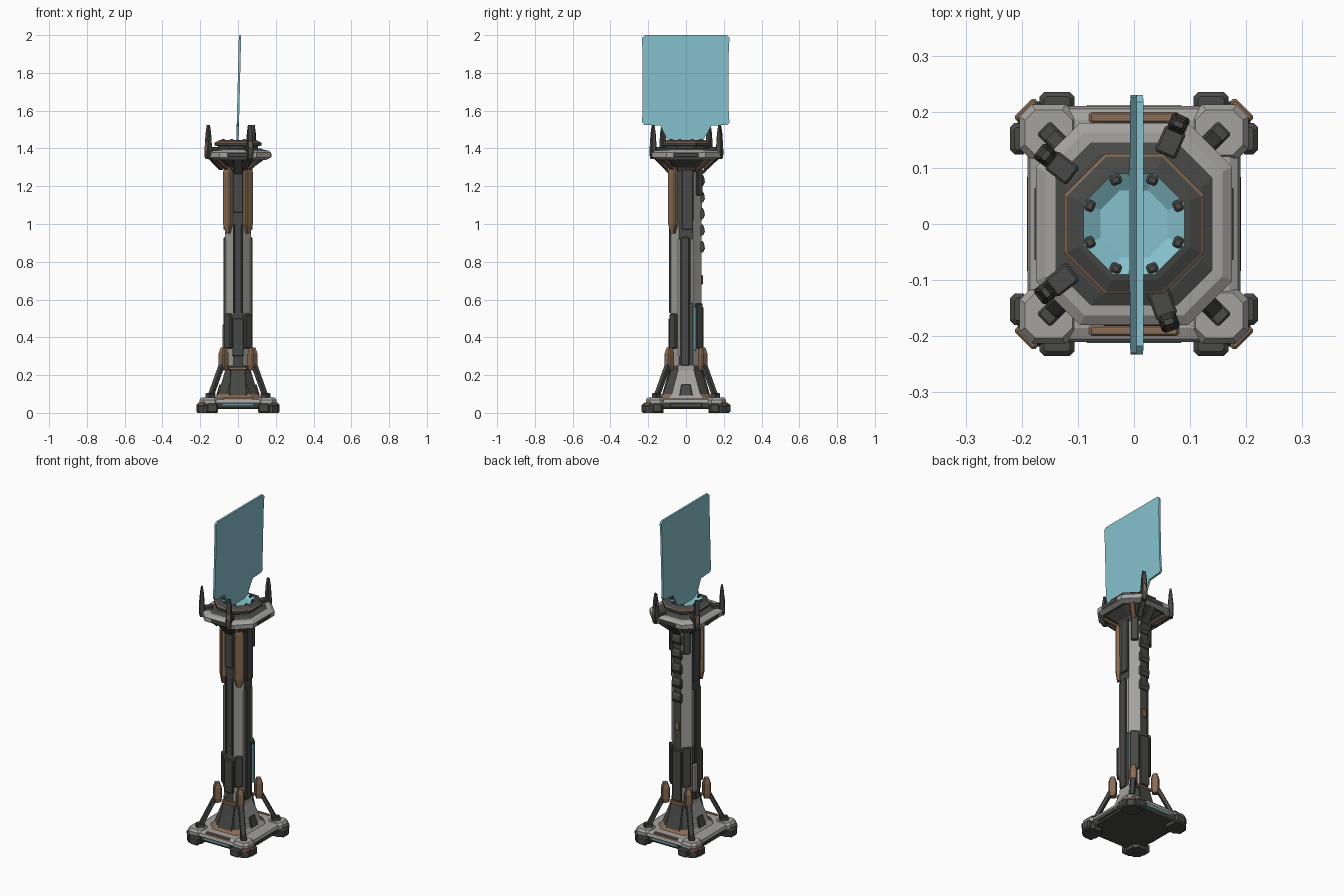
import bpy, bmesh, math
from mathutils import Vector, Matrix

NAMES = ["light_grey", "dark_grey", "brown", "cyan"]
COLOURS = [(0.37, 0.36, 0.34), (0.065, 0.066, 0.062), (0.25, 0.15, 0.09), (0.24, 0.54, 0.62)]
MATS = []
for n, c in zip(NAMES, COLOURS):
    m = bpy.data.materials.new(n)
    m.diffuse_color = (*c, 1)
    MATS.append(m)
LIGHT, DARK, BROWN, CYAN = range(4)


def finish(name, bm, mat, matrix, rule):
    bmesh.ops.recalc_face_normals(bm, faces=bm.faces)
    bm.normal_update()
    for f in bm.faces:
        f.material_index = rule(f.calc_center_median(), f.normal) if rule else mat
    me = bpy.data.meshes.new(name)
    bm.to_mesh(me)
    bm.free()
    for m in MATS:
        me.materials.append(m)
    ob = bpy.data.objects.new(name, me)
    ob.matrix_world = matrix
    bpy.context.collection.objects.link(ob)
    return ob


def loft(name, secs, mat=DARK, matrix=Matrix(), rule=None):
    """Stack of chamfered rectangles: (z, half x, half y, chamfer)."""
    bm = bmesh.new()
    rings = []
    for z, x, y, c in secs:
        pts = [(x, y - c), (x - c, y), (c - x, y), (-x, y - c),
               (-x, c - y), (c - x, -y), (x - c, -y), (x, c - y)]
        rings.append([bm.verts.new((px, py, z)) for px, py in pts])
    for a, b in zip(rings, rings[1:]):
        for i in range(8):
            j = (i + 1) % 8
            bm.faces.new((a[i], a[j], b[j], b[i]))
    bm.faces.new(rings[0][::-1])
    bm.faces.new(rings[-1])
    return finish(name, bm, mat, matrix, rule)


def at(x, y, z=0, turn=0):
    return Matrix.Translation((x, y, z)) @ Matrix.Rotation(math.radians(turn), 4, 'Z')


def block(name, x, y, z0, z1, sx, sy, mat, turn=0, c=0.004):
    """Upright block with chamfered edges."""
    hx, hy = sx / 2, sy / 2
    return loft(name, [(z0, hx - c, hy - c, c / 2), (z0 + c, hx, hy, c), (z1 - c, hx, hy, c),
                       (z1, hx - c, hy - c, c / 2)], mat, at(x, y, 0, turn))


def beam(name, p0, p1, w, t, mat, taper=1.0):
    p0, p1 = Vector(p0), Vector(p1)
    d = p1 - p0
    L = d.length
    mx = Matrix.Translation(p0) @ d.to_track_quat('Z', 'Y').to_matrix().to_4x4()
    return loft(name, [(0, w / 2, t / 2, 0.004), (L, w / 2 * taper, t / 2 * taper, 0.004 * taper)], mat, mx)


def diagonal(c, n):
    return abs(n.x) > 0.3 and abs(n.y) > 0.3


# Base plate: dark underside and sides, light top
loft("base_plate", [(0.02, 0.175, 0.195, 0.04), (0.03, 0.185, 0.205, 0.04), (0.055, 0.19, 0.21, 0.04),
                    (0.07, 0.185, 0.205, 0.04), (0.078, 0.17, 0.185, 0.04)],
     rule=lambda c, n: LIGHT if c.z > 0.056 else DARK)
for s in (-1, 1):
    block("base_brown_strip", 0, s * 0.19, 0.06, 0.082, 0.16, 0.02, BROWN)
    block("base_light_strip", 0, s * 0.208, 0.036, 0.05, 0.17, 0.008, CYAN, c=0.002)
    block("base_side_panel", s * 0.187, 0, 0.03, 0.052, 0.008, 0.17, DARK, c=0.002)

# Skirt: dark front and back, light sides
loft("skirt", [(0.075, 0.125, 0.14, 0.05), (0.10, 0.105, 0.12, 0.045), (0.225, 0.068, 0.082, 0.04),
               (0.25, 0.068, 0.082, 0.04)],
     rule=lambda c, n: LIGHT if abs(n.x) > 0.75 else (BROWN if c.z < 0.09 and abs(n.y) > 0.4 else DARK))
for s in (-1, 1):
    block("skirt_collar", 0, s * 0.08, 0.225, 0.245, 0.1, 0.025, BROWN)
    beam("skirt_front_panel", (0, s * 0.122, 0.09), (0, s * 0.085, 0.225), 0.095, 0.012, DARK, 0.85)
    beam("skirt_vent", (s * 0.106, 0, 0.09), (s * 0.091, 0, 0.15), 0.07, 0.02, DARK, 0.7)

# Corner feet, braces and brackets
for sx in (-1, 1):
    for sy in (-1, 1):
        fx, fy = sx * 0.158, sy * 0.168
        loft("corner_foot", [(0, 0.05, 0.05, 0.025), (0.035, 0.05, 0.05, 0.025), (0.05, 0.044, 0.044, 0.022)],
             DARK, at(fx, fy))
        loft("corner_pad", [(0.045, 0.052, 0.05, 0.022), (0.068, 0.052, 0.05, 0.022), (0.082, 0.042, 0.04, 0.018)],
             LIGHT, at(sx * 0.152, sy * 0.163))
        block("foot_side_block", sx * 0.205, sy * 0.152, 0, 0.05, 0.032, 0.056, DARK, c=0.008)
        block("foot_end_block", sx * 0.137, sy * 0.217, 0, 0.05, 0.062, 0.036, DARK, c=0.008)
        block("foot_brown_trim", sx * 0.192, sy * 0.203, 0.035, 0.056, 0.05, 0.014, BROWN, -45 * sx * sy)
        block("brace_shoe", sx * 0.145, sy * 0.155, 0.07, 0.105, 0.034, 0.048, DARK, -45 * sx * sy)
        beam("corner_brace", (sx * 0.148, sy * 0.158, 0.08), (sx * 0.08, sy * 0.09, 0.27), 0.03, 0.024, DARK)
        loft("brace_bracket", [(0.225, 0.016, 0.016, 0.005), (0.25, 0.02, 0.022, 0.006),
                               (0.315, 0.02, 0.022, 0.006), (0.345, 0.014, 0.012, 0.004)],
             BROWN, at(sx * 0.077, sy * 0.088, 0, -45 * sx * sy))

# Column: light chamfered corners, dark flat sides
loft("column", [(0.22, 0.068, 0.083, 0.045), (0.52, 0.068, 0.083, 0.045), (0.95, 0.068, 0.083, 0.045),
                (1.31, 0.07, 0.085, 0.045)],
     rule=lambda c, n: LIGHT if diagonal(c, n) else DARK)
for sx in (-1, 1):
    # front corner armour
    t = 45 * sx
    loft("upper_corner_armour", [(0.95, 0.012, 0.008, 0.003), (1.0, 0.028, 0.015, 0.005),
                                 (1.27, 0.028, 0.015, 0.005), (1.31, 0.022, 0.01, 0.005)],
         BROWN, at(sx * 0.053, -0.068, 0, t))
    block("lower_corner_armour", sx * 0.05, -0.066, 0.34, 0.525, 0.05, 0.024, DARK, t, 0.006)
    block("upper_rear_armour", sx * 0.054, 0.07, 1.15, 1.3, 0.04, 0.016, DARK, -t)
    block("lower_rear_armour", sx * 0.052, 0.068, 0.34, 0.58, 0.05, 0.016, DARK, -t)
    # side spines and upper side panels
    block("side_spine", sx * 0.068, -0.005, 0.25, 0.93, 0.016, 0.045, DARK)
    block("side_spine_edge", sx * 0.067, 0.032, 0.58, 0.92, 0.009, 0.014, LIGHT, c=0.002)
    block("side_spine_edge", sx * 0.067, -0.037, 0.3, 0.92, 0.009, 0.014, LIGHT, c=0.002)
    block("upper_side_panel", sx * 0.07, 0.008, 0.97, 1.29, 0.016, 0.06, DARK)
    block("front_rail", sx * 0.022, -0.084, 0.53, 1.0, 0.01, 0.012, DARK, c=0.002)
block("cyan_side_light", 0.07, 0.047, 0.33, 0.56, 0.012, 0.012, CYAN, c=0.002)
block("left_side_capsule", -0.074, 0.02, 0.3, 0.47, 0.016, 0.04, LIGHT, c=0.007)
block("front_lower_box", 0, -0.085, 0.3, 0.5, 0.06, 0.016, DARK)
block("front_upper_panel", 0, -0.085, 1.06, 1.29, 0.055, 0.014, DARK)
block("back_lower_box", 0, 0.085, 0.25, 0.56, 0.06, 0.014, DARK)
block("back_brown_plate", 0, 0.085, 0.68, 0.73, 0.03, 0.01, BROWN)

# Rungs up the back
for i in range(5):
    loft("back_rung", [(0, 0.03, 0.006, 0.003), (0.02, 0.03, 0.016, 0.003), (0.045, 0.03, 0.012, 0.003),
                       (0.06, 0.026, 0.004, 0.003)], DARK, at(0, 0.084, 0.85 + i * 0.088))

# Head: flare, rim and deck
loft("head_flare", [(1.27, 0.066, 0.08, 0.04), (1.3, 0.082, 0.09, 0.045), (1.35, 0.15, 0.155, 0.07)], DARK)
loft("head_rim", [(1.34, 0.15, 0.155, 0.07), (1.352, 0.175, 0.18, 0.078), (1.378, 0.175, 0.18, 0.078),
                  (1.39, 0.158, 0.163, 0.07), (1.391, 0.14, 0.145, 0.063), (1.4, 0.12, 0.125, 0.06)],
     rule=lambda c, n: LIGHT if 1.345 < c.z < 1.3906 else DARK)
for s in (-1, 1):
    block("rim_panel", 0, s * 0.179, 1.355, 1.375, 0.11, 0.006, DARK, c=0.002)
    block("rim_panel", s * 0.174, 0, 1.355, 1.375, 0.006, 0.13, DARK, c=0.002)
    beam("flare_rib", (0, s * 0.087, 1.27), (0, s * 0.155, 1.345), 0.05, 0.014, DARK)
    for k in (-1, 1):
        beam("flare_corner_trim", (s * 0.058, k * 0.068, 1.29), (s * 0.115, k * 0.12, 1.345), 0.03, 0.014, BROWN)

# Emitter: octagonal ring with cyan dish
K = 0.586
loft("emitter_ring", [(z, r, r, r * K) for z, r in
                      [(1.39, 0.105), (1.412, 0.105), (1.415, 0.125), (1.429, 0.125), (1.433, 0.12),
                       (1.443, 0.1), (1.445, 0.09), (1.425, 0.06)]],
     rule=lambda c, n: CYAN if c.z > 1.42 and c.xy.length < 0.088 else (BROWN if 1.429 < c.z < 1.432 else DARK))
for i in range(8):
    a = math.radians(22.5 + 45 * i)
    block("emitter_tooth", 0.085 * math.cos(a), 0.085 * math.sin(a), 1.43, 1.449, 0.018, 0.02, DARK, 22.5 + 45 * i)

# Four prongs around the head
for x, y in ((-0.157, 0.122), (-0.157, -0.122), (0.079, 0.178), (0.062, -0.174)):
    turn = math.degrees(math.atan2(y, x))
    loft("prong", [(1.345, 0.012, 0.014, 0.004), (1.37, 0.017, 0.017, 0.005), (1.41, 0.015, 0.016, 0.004),
                   (1.48, 0.011, 0.014, 0.004), (1.525, 0.005, 0.009, 0.002)], DARK, at(x, y, 0, turn))
    beam("prong_arm", (x * 0.55, y * 0.55, 1.295), (x * 0.97, y * 0.97, 1.365), 0.03, 0.026, DARK)
    block("prong_trim", x * 1.06, y * 1.06, 1.385, 1.44, 0.008, 0.02, BROWN, turn, 0.002)
    block("prong_clamp", x * 0.82, y * 0.82, 1.385, 1.408, 0.05, 0.04, DARK, turn)

# Projected screen: extruded outline, leaning slightly
outline = [(-0.09, 1.428), (0.085, 1.428), (0.1, 1.46), (0.135, 1.52), (0.218, 1.525), (0.23, 1.537),
           (0.226, 1.6), (0.226, 1.9), (0.23, 1.985), (0.217, 2.0), (-0.217, 2.0), (-0.233, 1.985),
           (-0.23, 1.9), (-0.23, 1.6), (-0.233, 1.54), (-0.222, 1.525), (-0.135, 1.52), (-0.105, 1.46)]


def lean(z):
    return -0.003 + (z - 1.43) * 0.024


bm = bmesh.new()
sides = [[bm.verts.new((lean(z) + d, y, z)) for y, z in outline] for d in (-0.006, 0.006)]
for i in range(len(outline)):
    j = (i + 1) % len(outline)
    bm.faces.new((sides[0][i], sides[0][j], sides[1][j], sides[1][i]))
bm.faces.new(sides[0][::-1])
bm.faces.new(sides[1])
finish("screen", bm, CYAN, Matrix(), None)
# raised border bars on the screen
for y0, z0, y1, z1 in ((-0.16, 1.978, 0.11, 1.978), (-0.21, 1.77, -0.21, 1.95),
                       (-0.16, 1.545, -0.03, 1.545), (0.215, 1.86, 0.215, 1.93), (0.215, 1.58, 0.215, 1.68)):
    p0, p1 = (lean(z0), y0, z0), (lean(z1), y1, z1)
    beam("screen_border", p0, p1, 0.017 if y0 == y1 else 0.008, 0.008 if y0 == y1 else 0.017, CYAN)
